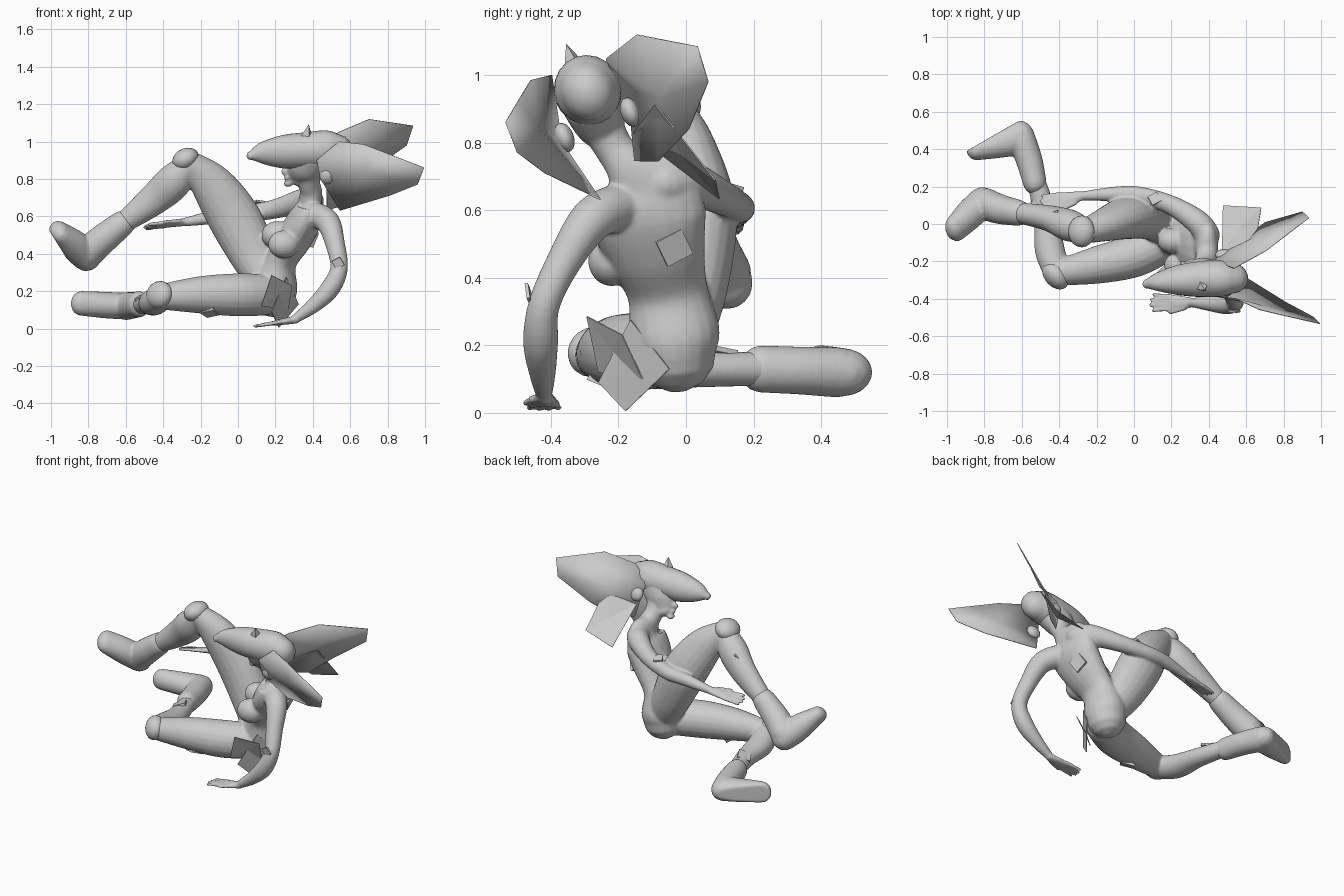
import bpy, bmesh, math
from mathutils import Vector, Matrix

default_cube = bpy.data.objects.get("Cube")
if default_cube:
    bpy.data.objects.remove(default_cube, do_unlink=True)

clay = bpy.data.materials.new("clay_grey")
clay.use_nodes = True
clay.diffuse_color = (.6, .6, .6, 1)
clay.node_tree.nodes["Principled BSDF"].inputs["Base Color"].default_value = clay.diffuse_color


def finish(bm, name, smooth=True):
    """Turn a bmesh into a named object with the shared material."""
    bmesh.ops.recalc_face_normals(bm, faces=bm.faces)
    mesh = bpy.data.meshes.new(name)
    bm.to_mesh(mesh)
    bm.free()
    mesh.materials.append(clay)
    obj = bpy.data.objects.new(name, mesh)
    bpy.context.collection.objects.link(obj)
    if smooth:
        mesh.shade_smooth()
    return obj


def fuse(obj, voxel, rounds):
    """Merge overlapping volumes into one soft skin."""
    remesh = obj.modifiers.new("fuse", 'REMESH')
    remesh.mode, remesh.voxel_size, remesh.use_smooth_shade = 'VOXEL', voxel, True
    relax = obj.modifiers.new("relax", 'SMOOTH')
    relax.factor, relax.iterations = .5, rounds


def interpolate(p0, p1, p2, p3, t):
    return tuple(.5 * (2*b + (c-a)*t + (2*a - 5*b + 4*c - d)*t*t + (3*b - a - 3*c + d)*t**3)
                 for a, b, c, d in zip(p0, p1, p2, p3))


def sweep(bm, points, side, sides=20, steps=5):
    """Sweep an oval along a smooth path. Each point is x, y, z, radius along side, other radius."""
    pts = [tuple(p) if len(p) == 5 else (*p, p[-1]) for p in points]
    padded = [pts[0], *pts, pts[-1]]
    path = [interpolate(*padded[i:i+4], k/steps) for i in range(len(pts)-1) for k in range(steps)]
    path.append(pts[-1])
    centres = [Vector(p[:3]) for p in path]
    last = len(path) - 1
    stations = []
    for i, p in enumerate(path):
        tangent = (centres[min(i+1, last)] - centres[max(i-1, 0)]).normalized()
        stations.append((centres[i], tangent, p[3], p[4]))

    def cap(station, sign):
        c, t, a, b = station
        for k in (1, 2, 3):
            angle = k * math.pi / 7
            f = math.cos(angle)
            yield (c + t * sign * min(a, b) * math.sin(angle), t, a*f, b*f)
    stations = list(cap(stations[0], -1))[::-1] + stations + list(cap(stations[-1], 1))
    rings = []
    for c, t, a, b in stations:
        s = Vector(side)
        s = (s - t * s.dot(t)).normalized()
        u = t.cross(s)
        rings.append([bm.verts.new(c + s*a*math.cos(q) + u*b*math.sin(q))
                      for q in (math.tau*k/sides for k in range(sides))])
    for r0, r1 in zip(rings, rings[1:]):
        for k in range(sides):
            j = (k+1) % sides
            bm.faces.new((r0[k], r0[j], r1[j], r1[k]))
    bm.faces.new(rings[0][::-1])
    bm.faces.new(rings[-1])


def ball(bm, centre, radii, rotation=Matrix()):
    bmesh.ops.create_uvsphere(bm, u_segments=20, v_segments=12, radius=1,
                              matrix=Matrix.Translation(centre) @ rotation @ Matrix.Diagonal((*radii, 1)))


def facing(normal):
    return Vector(normal).to_track_quat('Z', 'Y').to_matrix().to_4x4()


def hand(bm, wrist, forward, across):
    """Palm, four spread fingers and a thumb."""
    w, f, a = Vector(wrist), Vector(forward).normalized(), Vector(across).normalized()
    knuckle = w + f * .11
    sweep(bm, [(*w, .026, .022), (*(w + f*.06), .038, .018), (*knuckle, .042, .015)], a)
    for k in range(4):
        spread = (k - 1.5) * .022
        root = knuckle + a * spread
        length = .12 - abs(k - 1.4) * .014
        tip = root + (f + a * spread * 3) * length
        sweep(bm, [(*root, .013), (*tip, .01)], a, 8, 3)
    thumb = w + f*.04 - a*.03
    sweep(bm, [(*thumb, .014), (*(thumb + f*.08 - a*.025), .01)], a, 8, 3)


# Body: torso, neck, face, limbs and hands fused into one skin
X, Y, Z = (1, 0, 0), (0, 1, 0), (0, 0, 1)
tilt = (0, .94, .35)
body = bmesh.new()
sweep(body, [(.19, -.03, .18, .12), (.2, -.035, .24, .135, .12), (.23, -.055, .36, .12, .085),
             (.3, -.09, .48, .15, .095), (.36, -.115, .59, .175, .09), (.385, -.12, .67, .15, .065),
             (.39, -.17, .73, .075, .06), (.38, -.21, .78, .058), (.38, -.25, .85, .065)], Y)
sweep(body, [(.325, -.22, .8, .04, .065), (.35, -.25, .85, .075, .095), (.39, -.28, .92, .09, .12)], tilt)
ball(body, (.25, -.245, .84), (.02, .014, .022))
ball(body, (.262, -.235, .805), (.016, .024, .012))
ball(body, (.268, -.222, .775), (.024, .026, .018))
for centre in ((.245, -.22, .45), (.21, -.09, .5)):
    ball(body, centre, (.085, .07, .075))
# lower leg folded on the ground, other leg raised
sweep(body, [(.15, -.1, .18, .11), (0, -.17, .18, .115), (-.2, -.22, .18, .1),
             (-.4, -.26, .17, .07)], Y)
sweep(body, [(-.41, -.26, .17, .07), (-.45, -.14, .14, .08, .07), (-.47, .03, .13, .065, .055),
             (-.52, .22, .13, .05)], X)
sweep(body, [(.17, -.02, .24, .1), (.09, .02, .38, .105, .125), (-.02, .035, .59, .115, .14),
             (-.14, 0, .77, .092, .115), (-.26, -.04, .89, .065)], Y)
sweep(body, [(-.26, -.04, .89, .06), (-.34, -.01, .79, .085, .095), (-.45, .03, .69, .07, .085),
             (-.62, .06, .56, .055)], Y)
# supporting arm and reaching arm
sweep(body, [(.4, -.2, .61, .07), (.48, -.28, .57, .065), (.52, -.36, .45, .052), (.54, -.42, .32, .047),
             (.49, -.43, .21, .052), (.4, -.425, .12, .04), (.31, -.42, .055, .025)], Y)
hand(body, (.31, -.42, .048), (-1, 0, -.16), Y)
sweep(body, [(.39, -.06, .68, .07), (.34, .01, .68, .066), (.2, .1, .64, .052), (.03, .155, .61, .045),
             (-.1, .16, .6, .04), (-.28, .15, .57, .024)], Z)
hand(body, (-.28, .15, .57), (-1, -.2, -.12), (-.2, 1, -.3))
fuse(finish(body, "body"), .008, 5)

# Boots: shaft and foot, cut flat at the sole
boots = {
    "raised_boot": ([(-.62, .06, .56, .07), (-.72, .08, .48, .08), (-.8, .11, .41, .085)],
                    [(-.81, .12, .385, .078, .08), (-.88, .05, .45, .08), (-.955, -.025, .515, .075, .055)],
                    (-.37, .72, .6), (-.937, .055, .408), (-.85, 0, -.53)),
    "lower_boot": ([(-.53, .22, .13, .07, .063), (-.56, .34, .125, .071), (-.6, .45, .12, .075)],
                   [(-.6, .465, .12, .071, .09), (-.7, .435, .125, .071, .08), (-.84, .395, .135, .066, .055)],
                   Z, (-.74, .48, .12), (-.5, .87, 0))}
for name, (shaft, foot, across, sole, down) in boots.items():
    boot = bmesh.new()
    sweep(boot, shaft, across)
    sweep(boot, foot, across)
    cut = bmesh.ops.bisect_plane(boot, geom=boot.verts[:] + boot.edges[:] + boot.faces[:],
                                 plane_co=sole, plane_no=down, clear_outer=True)
    rim = [e for e in cut["geom_cut"] if isinstance(e, bmesh.types.BMEdge)]
    bmesh.ops.holes_fill(boot, edges=rim)
    fuse(finish(boot, name), .009, 2)

# Knee pads
for name, centre, normal in (("raised_knee_pad", (-.28, -.04, .905), (-.5, 0, 1)),
                             ("lower_knee_pad", (-.42, -.275, .18), (-.7, -.6, .2))):
    pad = bmesh.new()
    ball(pad, centre, (.085, .075, .058), facing(normal))
    finish(pad, name)

# Helmet with long beak, built from ovals along x
helmet = bmesh.new()
sweep(helmet, [(.07, -.32, .925, .025, .024), (.13, -.31, .938, .05, .06), (.24, -.3, .945, .08, .09),
               (.36, -.295, .952, .096, .097), (.47, -.29, .955, .098, .105), (.53, -.29, .95, .08, .09)], tilt)
finish(helmet, "helmet")
crest = bmesh.new()
bmesh.ops.create_cone(crest, segments=4, radius1=.045, radius2=0, depth=.09, cap_ends=True,
                      matrix=Matrix.Translation((.37, -.34, 1.05)) @ facing((.2, -.35, 1)))
finish(crest, "helmet_crest", False)

# Ear discs
for name, centre, sign in (("left_ear_disc", (.48, -.36, .815), -1), ("right_ear_disc", (.48, -.165, .89), 1)):
    disc = bmesh.new()
    ball(disc, centre, (.045, .045, .028), facing(Vector(tilt) * sign))
    finish(disc, name)


def sheet(name, outline, bulge=(0, 0, 0)):
    """Thin plate fanned about its lifted middle."""
    bm = bmesh.new()
    rim = [bm.verts.new(p) for p in outline]
    hub = bm.verts.new(sum((v.co for v in rim), Vector()) / len(rim) + Vector(bulge))
    for a, b in zip(rim, rim[1:] + rim[:1]):
        bm.faces.new((a, b, hub))
    obj = finish(bm, name, len(rim) > 4)
    obj.modifiers.new("thickness", 'SOLIDIFY').thickness = .004


# Head wings and loose shards
sheet("left_wing", [(.42, -.385, .9), (.54, -.4, 1), (.67, -.46, .985), (.84, -.5, .92), (.995, -.535, .86),
                    (.96, -.5, .77), (.81, -.42, .71), (.545, -.255, .63), (.44, -.37, .8)], (0, -.015, 0))
sheet("right_wing", [(.43, -.2, .97), (.535, -.235, 1.05), (.7, -.145, 1.12), (.935, .035, 1.085), (.9, .067, .98),
                     (.7, .01, .84), (.58, -.08, .745), (.48, -.15, .745), (.45, -.16, .85)], (0, .02, 0))
sheet("nape_plate", [(.65, -.09, .915), (.68, .088, .69), (.475, .1, .635), (.47, -.155, .83)])
sheet("hip_shard_front", [(.18, -.295, .285), (.29, -.19, .23), (.27, -.13, .1), (.125, -.26, .12)])
sheet("hip_shard_back", [(.26, -.165, .275), (.325, -.05, .13), (.22, -.18, .005), (.18, -.26, .09)])

# Square patches lying on the skin
for name, centre, normal, size in (("back_patch", (.405, -.035, .49), (1, .25, -.3), .085),
                                   ("left_arm_patch", (.535, -.465, .35), (-.1, -1, -.2), .05),
                                   ("right_arm_patch", (.11, .135, .673), (0, .3, 1), .055),
                                   ("shin_patch", (-.43, .03, .795), (-.6, .2, .8), .07),
                                   ("thigh_patch", (-.15, -.24, .085), (0, -.4, -1), .08),
                                   ("ankle_patch", (-.5, .1, .172), (-.4, 0, 1), .08)):
    patch = bmesh.new()
    bmesh.ops.create_cube(patch, size=size, matrix=Matrix.Translation(centre) @ facing(normal)
                          @ Matrix.Rotation(.5, 4, 'Z') @ Matrix.Diagonal((1, 1, .2, 1)))
    finish(patch, name, False)
